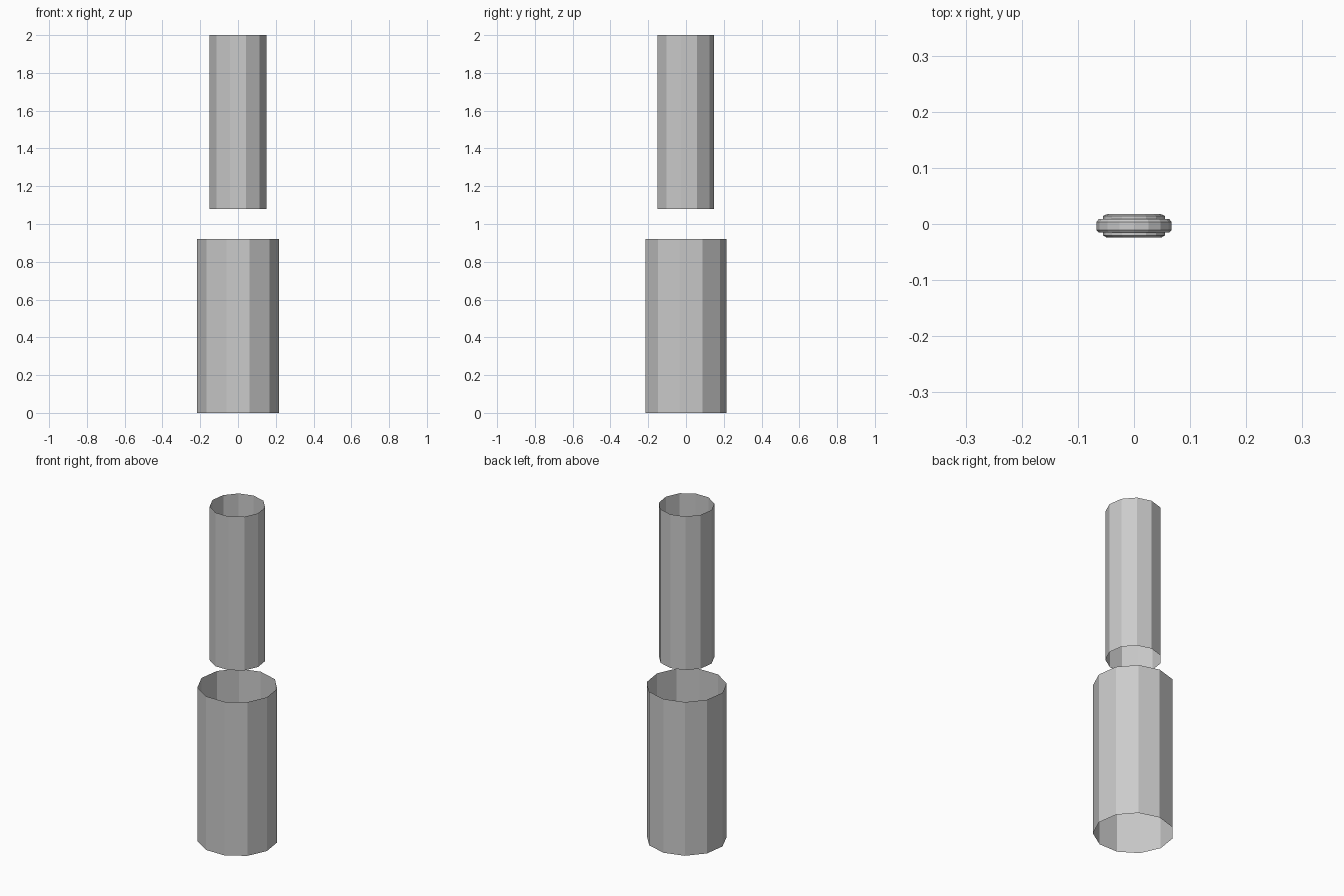
import bpy, bmesh, math

if "Cube" in bpy.data.objects:
    bpy.data.objects.remove(bpy.data.objects["Cube"])

AXIS_Y = -0.0045
SIDES = 11


def finish(bm, name):
    mesh = bpy.data.meshes.new(name)
    bm.to_mesh(mesh)
    bm.free()
    obj = bpy.data.objects.new(name, mesh)
    bpy.context.collection.objects.link(obj)
    return obj


def loft(name, rings, sides, point, caps):
    """Join rings of (radius, offset) into a faceted surface of revolution."""
    bm = bmesh.new()
    loops = [[bm.verts.new(point(r, h, 2 * math.pi * i / sides))
              for i in range(sides)] for r, h in rings]
    for a, b in zip(loops, loops[1:]):
        for i in range(sides):
            j = (i + 1) % sides
            bm.faces.new((a[i], a[j], b[j], b[i]))
    if caps:
        bm.faces.new(loops[0])
        bm.faces.new(loops[-1])
        bmesh.ops.recalc_face_normals(bm, faces=bm.faces)
    return finish(bm, name)


def upright(r, z, a):
    # counter-clockwise from above, first corner at the back
    return (-r * math.sin(a), AXIS_Y + r * math.cos(a), z)


def standing(r, y, a):
    return (r * math.sin(a), AXIS_Y + y, 0.46 + r * math.cos(a))


# Two open, paper-thin tubes
loft("lower_tube", [(0.219, 0), (0.219, 0.92)], SIDES, upright, False)
loft("upper_tube", [(0.152, 1.08), (0.152, 2)], SIDES, upright, False)

# Small disc hidden inside the lower tube, with a raised face on each side
loft("inner_disc", [(0.048, -0.02), (0.055, -0.016), (0.055, -0.011),
                    (0.063, -0.011), (0.067, -0.006), (0.067, 0.008),
                    (0.063, 0.013), (0.055, 0.013), (0.055, 0.019),
                    (0.048, 0.022)], 16, standing, True)
